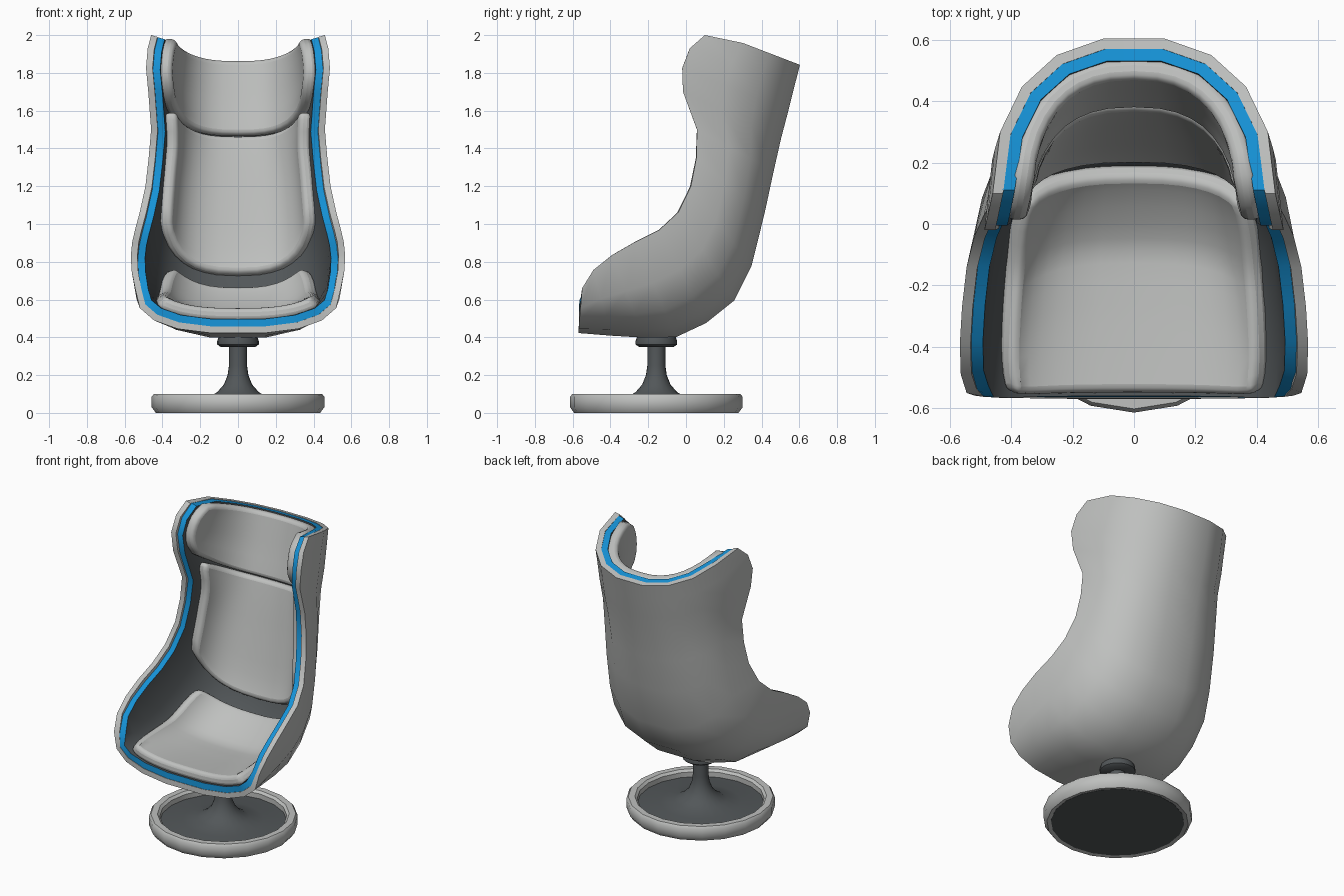
import bpy, bmesh, math
from mathutils import Vector

if "Cube" in bpy.data.objects:
    bpy.data.objects.remove(bpy.data.objects["Cube"])


def material(name, rgb):
    m = bpy.data.materials.new(name)
    m.diffuse_color = (*rgb, 1)
    m.use_nodes = True
    m.node_tree.nodes["Principled BSDF"].inputs["Base Color"].default_value = m.diffuse_color
    return m


GREY = material("light grey", (0.52, 0.53, 0.52))
DARK = material("dark grey", (0.085, 0.095, 0.10))
BLUE = material("blue trim", (0.008, 0.29, 0.68))

# Shell stations from front lip to top: spine (y, z) and rim (x, y, z)
STATIONS = [
    (-.57, .42, .545, -.55, .66), (-.40, .405, .564, -.49, .757),
    (-.22, .393, .567, -.39, .836), (-.05, .395, .56, -.27, .905),
    (.11, .47, .545, -.14, .97), (.26, .59, .52, -.04, 1.063),
    (.35, .77, .49, .026, 1.20), (.42, 1.05, .473, .055, 1.35),
    (.47, 1.28, .46, .058, 1.50), (.51, 1.45, .475, -.016, 1.70),
    (.55, 1.60, .487, -.02, 1.825), (.585, 1.74, .478, .02, 1.93),
    (.61, 1.84, .46, .10, 2.0)]
TOP = len(STATIONS) - 1


def station(u):
    i = min(int(u), TOP - 1)
    t = u - i
    ps = [STATIONS[max(0, min(TOP, i + k))] for k in (-1, 0, 1, 2)]
    return [b + .5 * t * (c - a + t * (2*a - 5*b + 4*c - d + t * (3*(b - c) + d - a)))
            for a, b, c, d in zip(*ps)]


def surf(u, v):
    """Outer shell: u along the spine, v = -1..1 from rim to rim."""
    sy, sz, rx, ry, rz = station(u)
    p = 2 / (2.6 - .3 * u / TOP)
    a = abs(v) * math.pi / 2
    d = 1 - max(0, math.cos(a)) ** p
    dz = min(1, d * (1 + .22 * max(0, u - TOP + 1)))
    x = math.copysign(rx * math.sin(a) ** p, v)
    return Vector((x, sy + (ry - sy) * d, sz + (rz - sz) * dz))


def inward(u, v):
    du = surf(min(TOP, u + .3), v) - surf(max(0, u - .3), v)
    dv = surf(u, min(1, v + .03)) - surf(u, max(-1, v - .03))
    return dv.cross(du).normalized()


def finish(name, bm, mats):
    bmesh.ops.recalc_face_normals(bm, faces=bm.faces)
    me = bpy.data.meshes.new(name)
    bm.to_mesh(me)
    bm.free()
    for m in mats:
        me.materials.append(m)
    ob = bpy.data.objects.new(name, me)
    bpy.context.collection.objects.link(ob)
    bpy.ops.object.select_all(action='DESELECT')
    ob.select_set(True)
    bpy.context.view_layer.objects.active = ob
    bpy.ops.object.shade_smooth_by_angle(angle=math.radians(40))
    return ob


def panel(name, u0, u1, vmax, nu, nv, near, far, mats, slots=(0, 0, 0), rnd=0.0):
    """Closed slab following the shell; slots = outer, inner, rim material."""
    bm = bmesh.new()
    layers = []
    for off in (near, far):
        rows = []
        for i in range(nu + 1):
            row = []
            for j in range(nv + 1):
                b, a = 2 * i / nu - 1, 2 * j / nv - 1
                v = vmax * a * (1 - rnd * b ** 6)
                u = (u0 + u1) / 2 + (u1 - u0) / 2 * b * (1 - rnd * a ** 6)
                row.append(bm.verts.new(surf(u, v) + inward(u, v) * off))
            rows.append(row)
        layers.append(rows)
    for k, g in enumerate(layers):
        for i in range(nu):
            for j in range(nv):
                f = bm.faces.new((g[i][j], g[i + 1][j], g[i + 1][j + 1], g[i][j + 1]))
                f.material_index = slots[k]
    loop = ([(0, j) for j in range(nv)] + [(i, nv) for i in range(nu)]
            + [(nu, j) for j in range(nv, 0, -1)] + [(i, 0) for i in range(nu, 0, -1)])
    o, n = layers
    for (i, j), (k, l) in zip(loop, loop[1:] + loop[:1]):
        f = bm.faces.new((o[i][j], o[k][l], n[k][l], n[i][j]))
        f.material_index = slots[2]
    return finish(name, bm, mats)


def cushion(name, *args, rnd):
    ob = panel(name, *args, .07, .138, [GREY], rnd=rnd)
    ob.data.shade_smooth()
    bev = ob.modifiers.new("soft edge", 'BEVEL')
    bev.width, bev.segments = .024, 3
    bev.limit_method, bev.angle_limit = 'ANGLE', math.radians(55)


def lathe(name, profile, mat, closed=False, y=-.157, sides=20):
    bm = bmesh.new()
    rings = []
    for r, z in profile:
        if r == 0:
            rings.append([bm.verts.new((0, y, z))] * sides)
        else:
            rings.append([bm.verts.new((r * math.cos(2 * math.pi * k / sides),
                                        y + r * math.sin(2 * math.pi * k / sides), z))
                          for k in range(sides)])
    pairs = list(zip(rings, rings[1:])) + ([(rings[-1], rings[0])] if closed else [])
    for a, b in pairs:
        for k in range(sides):
            l = (k + 1) % sides
            bm.faces.new(list(dict.fromkeys((a[k], a[l], b[l], b[k]))))
    return finish(name, bm, [mat])


# Shell with blue-edged dark lining
panel("outer_shell", 0, TOP, 1, TOP, 9, 0, .035, [GREY])
panel("shell_lining", .04, TOP - .05, .99, TOP, 9, .034, .075,
      [DARK, BLUE], slots=(0, 0, 1))

# Cushions
cushion("seat_cushion", .12, 4.95, .64, 12, 14, rnd=.07)
cushion("back_cushion", 5.6, 8.9, .9, 10, 16, rnd=.06)
cushion("headrest_cushion", 8.95, TOP - .1, .975, 8, 18, rnd=.05)

# Swivel base
lathe("base_ring", [(.39, .01), (.435, 0), (.457, .03), (.457, .085), (.445, .1),
                    (.405, .1), (.39, .085)], GREY, closed=True)
lathe("pedestal", [(0, .004), (.41, .004), (.41, .05), (.25, .062), (.16, .08),
                   (.11, .11), (.075, .15), (.055, .20), (.048, .25), (.048, .36),
                   (0, .36)], DARK)
lathe("swivel_collar", [(0, .348), (.09, .348), (.11, .362), (.11, .38),
                        (.10, .41), (0, .41)], DARK)
